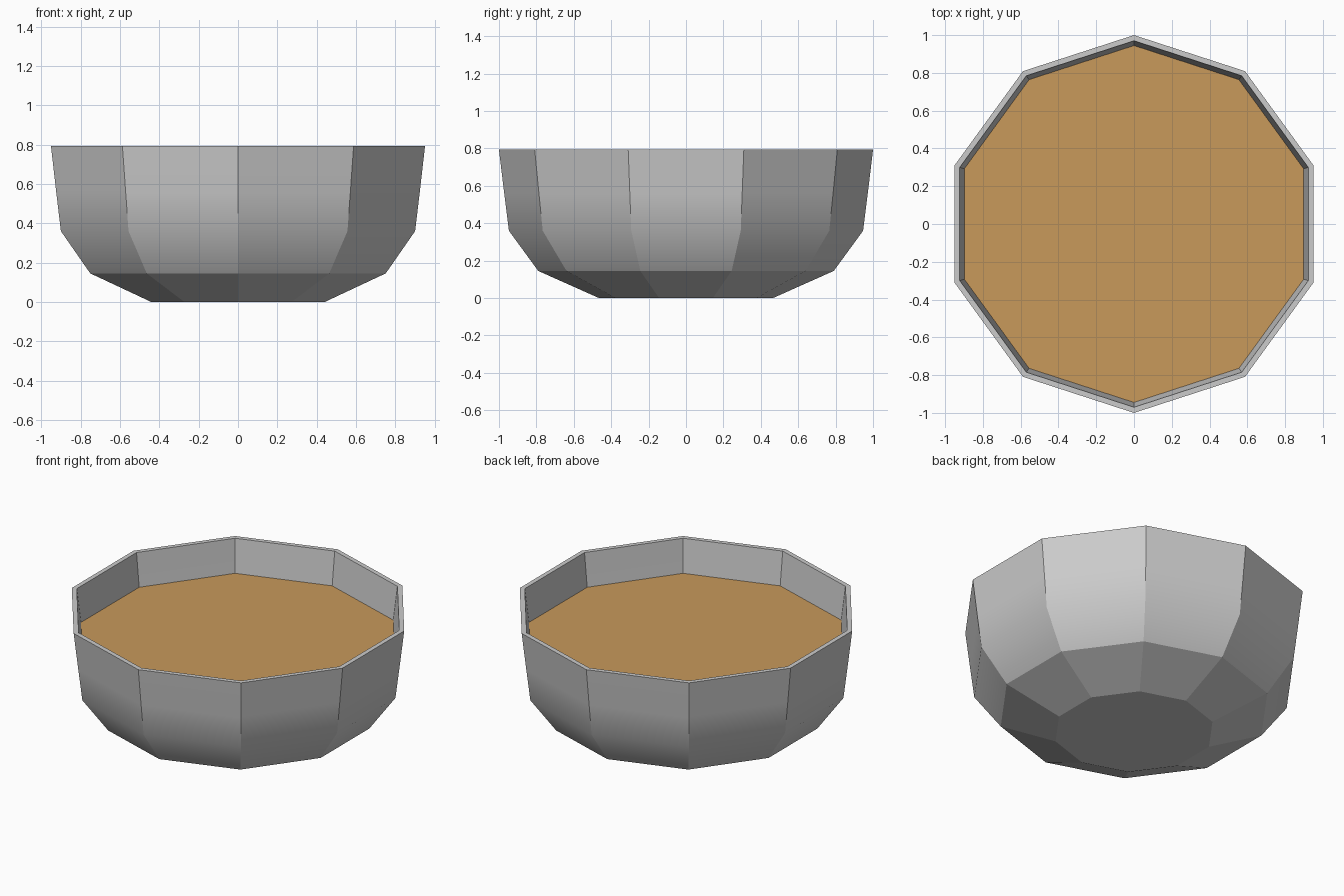
import bpy, bmesh, math

if "Cube" in bpy.data.objects:
    bpy.data.objects.remove(bpy.data.objects["Cube"])

SIDES = 10


def ring(bm, r, z):
    # ten-sided ring with a corner on the y axis
    return [bm.verts.new((r * math.cos(math.pi / 2 + 2 * math.pi * i / SIDES),
                          r * math.sin(math.pi / 2 + 2 * math.pi * i / SIDES), z))
            for i in range(SIDES)]


def finish(bm, name):
    mesh = bpy.data.meshes.new(name)
    bm.to_mesh(mesh)
    bm.free()
    obj = bpy.data.objects.new(name, mesh)
    bpy.context.collection.objects.link(obj)
    return obj


# Bowl: outer wall up, over the rim, inner wall down
profile = [(0.465, 0.0), (0.79, 0.145), (0.947, 0.36), (0.972, 0.56), (1.0, 0.793),
           (0.97, 0.793), (0.942, 0.56), (0.917, 0.367), (0.768, 0.168), (0.459, 0.03)]
soft = {2, 3, 6, 7}  # rings that shade smoothly up the wall
bm = bmesh.new()
rings = [ring(bm, r, z) for r, z in profile]
for a, b in zip(rings, rings[1:]):
    for i in range(SIDES):
        j = (i + 1) % SIDES
        bm.faces.new((a[i], a[j], b[j], b[i]))
bm.faces.new(rings[0][::-1])
bm.faces.new(rings[-1])
bmesh.ops.recalc_face_normals(bm, faces=bm.faces)
soft_verts = {v for k in soft for v in rings[k]}
for f in bm.faces:
    f.smooth = True
for e in bm.edges:
    level = abs(e.verts[0].co.z - e.verts[1].co.z) < 1e-5
    e.smooth = level and all(v in soft_verts for v in e.verts)
finish(bm, "bowl")

# Contents: flat surface touching the inner wall
bm = bmesh.new()
bm.faces.new(ring(bm, 0.945, 0.582))
contents = finish(bm, "soup_surface")
mat = bpy.data.materials.new("soup_tan")
mat.diffuse_color = (0.58, 0.32, 0.105, 1)
mat.use_nodes = True
mat.node_tree.nodes["Principled BSDF"].inputs["Base Color"].default_value = mat.diffuse_color
contents.data.materials.append(mat)
